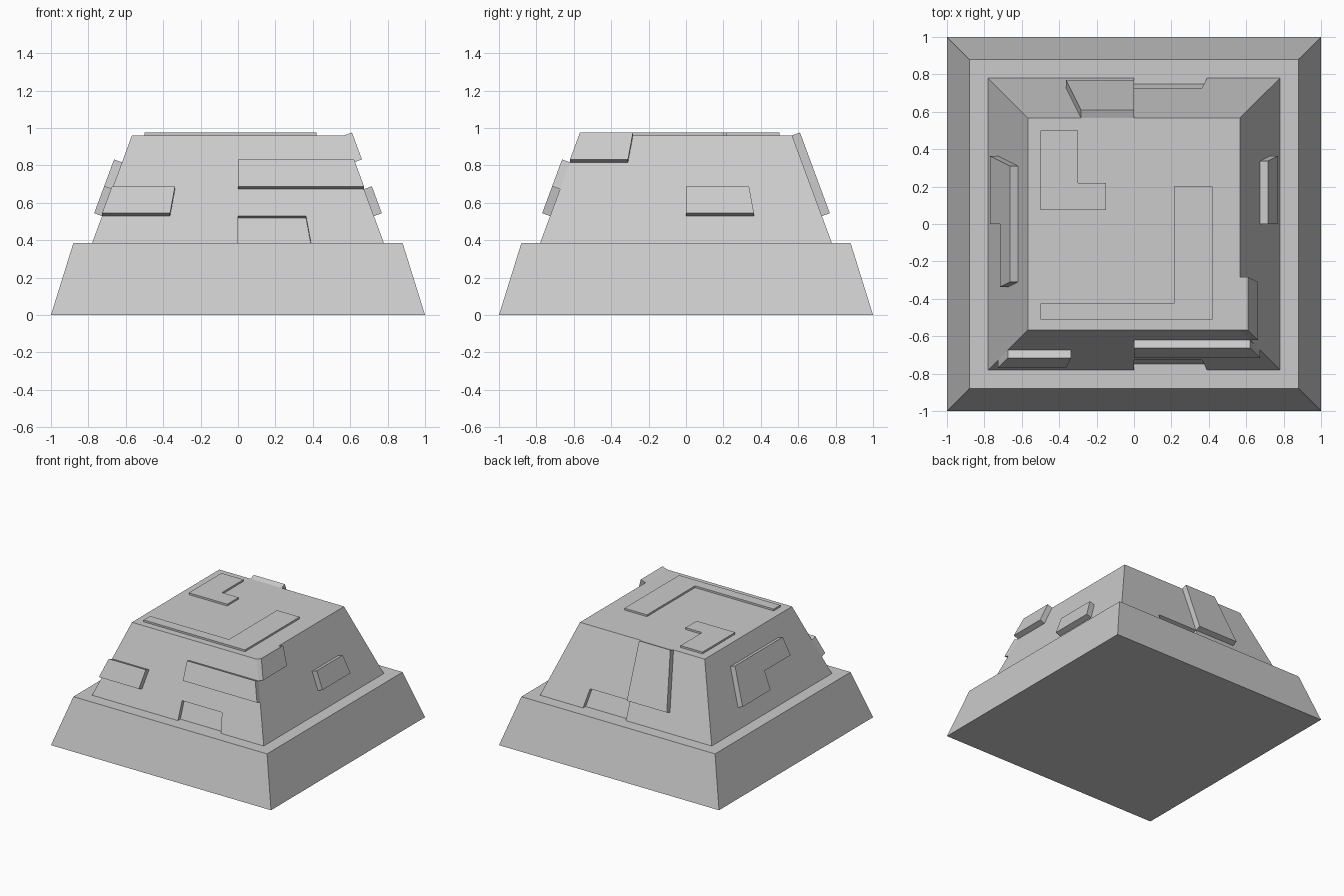
import bpy, bmesh
from math import pi
from mathutils import Vector, Matrix

if "Cube" in bpy.data.objects:
    bpy.data.objects.remove(bpy.data.objects["Cube"])

Z0, Z1 = 0.385, 0.96      # bottom and top of the upper block
H0, H1 = 0.78, 0.567      # half widths there
RAISE, INSET = 0.045, 0.03
FRONT, RIGHT, BACK, LEFT = range(4)
NORMAL = Vector((0, -(Z1 - Z0), H0 - H1)).normalized()


def prism(name, lower, upper):
    """Closed solid between two matching outlines."""
    bm = bmesh.new()
    a = [bm.verts.new(p) for p in lower]
    b = [bm.verts.new(p) for p in upper]
    n = len(a)
    bm.faces.new(a[::-1])
    bm.faces.new(b)
    for i in range(n):
        j = (i + 1) % n
        bm.faces.new((a[i], a[j], b[j], b[i]))
    bmesh.ops.recalc_face_normals(bm, faces=bm.faces)
    me = bpy.data.meshes.new(name)
    bm.to_mesh(me)
    bm.free()
    ob = bpy.data.objects.new(name, me)
    bpy.context.collection.objects.link(ob)
    return ob


def square(h, z):
    return [(-h, -h, z), (h, -h, z), (h, h, z), (-h, h, z)]


def on_side(side, outline, depth):
    """Map (u -1..1, row 0..4) onto a sloping side, shifted along its normal."""
    pts = []
    for u, row in outline:
        v = row / 4
        h = H0 + (H1 - H0) * v
        p = Vector((u * h, -h, Z0 + (Z1 - Z0) * v)) + NORMAL * depth
        pts.append(Matrix.Rotation(side * pi / 2, 3, 'Z') @ p)
    return pts


def rect(u0, u1, r0, r1):
    return [(u0, r0), (u1, r0), (u1, r1), (u0, r1)]


# Stepped body
prism("base", square(1, 0), square(0.88, Z0))
body = prism("upper_block", square(H0, Z0), square(H1, Z1))

# Recesses at the foot of the front and back
for side, u0, u1 in ((FRONT, 0, 0.5), (BACK, -0.5, 0)):
    shape = rect(u0, u1, -0.6, 1)
    cutter = prism("recess_cutter", on_side(side, shape, -INSET), on_side(side, shape, 0.1))
    cutter.hide_render = True
    mod = body.modifiers.new("recess", 'BOOLEAN')
    mod.operation = 'DIFFERENCE'
    mod.solver = 'EXACT'
    mod.object = cutter
    bpy.context.view_layer.objects.active = body
    bpy.ops.object.modifier_apply(modifier=mod.name)
    bpy.data.objects.remove(cutter)

# Raised plates on the sides
plates = [
    ("front_left_plate", FRONT, rect(-1, -0.5, 1, 2)),
    ("front_right_plate", FRONT, rect(0, 1, 2, 3)),
    ("right_corner_plate", RIGHT, rect(-1, -0.5, 3, 4)),
    ("right_small_plate", RIGHT, rect(0, 0.5, 1, 2)),
    ("back_tall_plate", BACK, rect(0, 0.5, 1, 4)),
    ("left_angled_plate", LEFT,
     [(-0.5, 1), (0, 1), (0, 2), (0.5, 2), (0.5, 3), (-0.5, 3)]),
]
for name, side, shape in plates:
    prism(name, on_side(side, shape, -0.01), on_side(side, shape, RAISE))

# L-shaped plates on the top
tops = [
    ("top_small_plate", [(-0.5, 0.075), (-0.15, 0.075), (-0.15, 0.22),
                         (-0.3, 0.22), (-0.3, 0.5), (-0.5, 0.5)]),
    ("top_large_plate", [(-0.5, -0.51), (0.42, -0.51), (0.42, 0.2),
                         (0.215, 0.2), (0.215, -0.425), (-0.5, -0.425)]),
]
for name, shape in tops:
    prism(name, [(x, y, Z1 - 0.01) for x, y in shape], [(x, y, 0.975) for x, y in shape])
